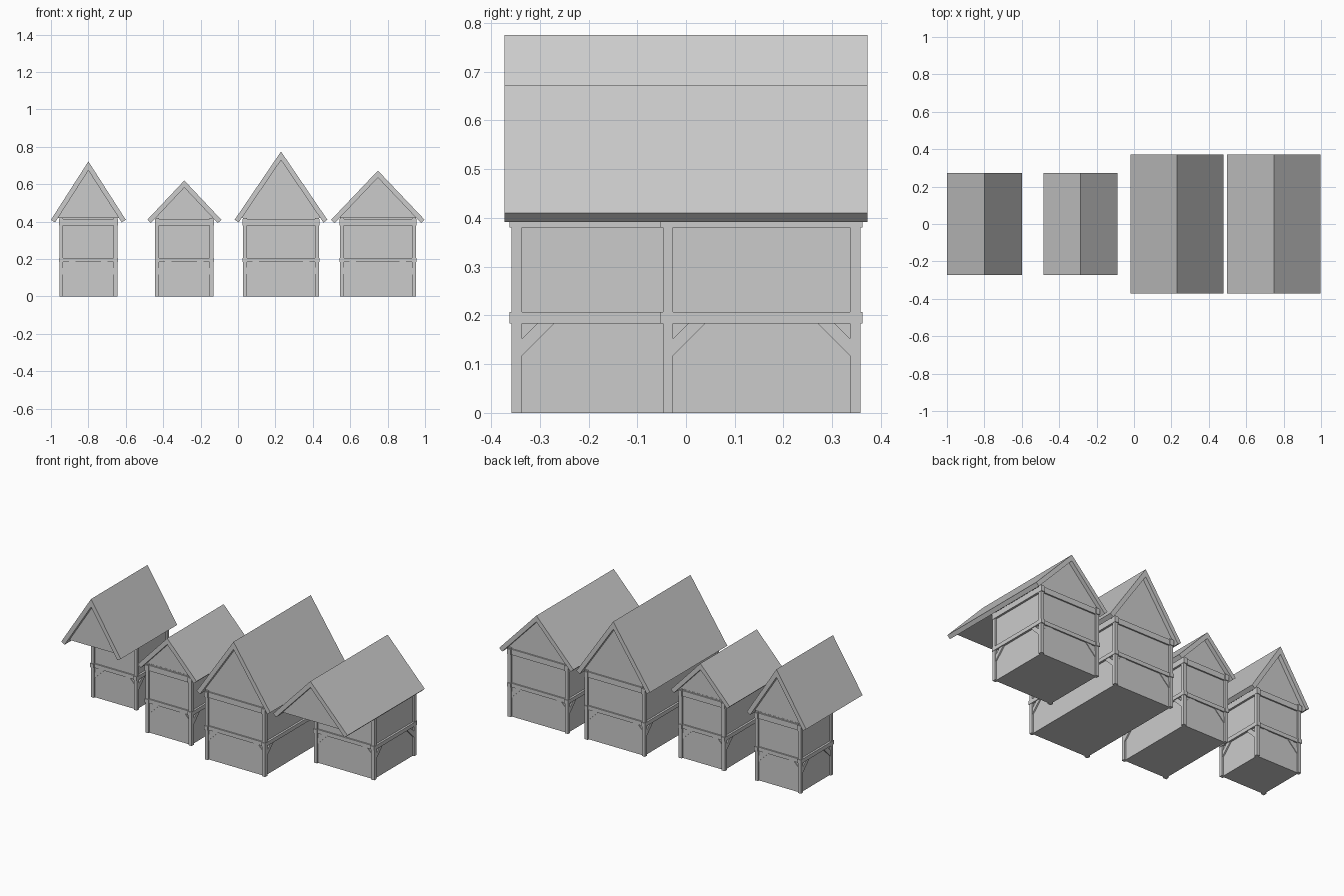
import bpy, bmesh, math
from mathutils import Matrix, Vector

if "Cube" in bpy.data.objects:
    bpy.data.objects.remove(bpy.data.objects["Cube"])

WALL_H = 0.42
MID_Z = 0.195
ROOF_T = 0.026


def finish(name, bm):
    bmesh.ops.recalc_face_normals(bm, faces=bm.faces)
    me = bpy.data.meshes.new(name)
    bm.to_mesh(me)
    bm.free()
    ob = bpy.data.objects.new(name, me)
    bpy.context.collection.objects.link(ob)
    return ob


def add_box(bm, center, size, rot=Matrix()):
    m = Matrix.Translation(center) @ rot @ Matrix.Diagonal((*size, 1))
    bmesh.ops.create_cube(bm, size=1, matrix=m)


def prism(name, profile, y0, y1):
    """Extrude an x/z outline along y."""
    bm = bmesh.new()
    face = bm.faces.new([bm.verts.new((x, y0, z)) for x, z in profile])
    ext = bmesh.ops.extrude_face_region(bm, geom=[face])
    verts = [g for g in ext["geom"] if isinstance(g, bmesh.types.BMVert)]
    bmesh.ops.translate(bm, verts=verts, vec=(0, y1 - y0, 0))
    return finish(name, bm)


def brace(bm, corner, along, normal, proud):
    """Diagonal knee brace in the corner between a post and the middle beam."""
    a, n, up = Vector(along), Vector(normal), Vector((0, 0, 1))
    pts = [(0.0, -0.066), (0.066, 0.0), (0.031, 0.0), (0.0, -0.031)]
    loops = [[bm.verts.new(Vector(corner) + a * s + up * t + n * d) for s, t in pts]
             for d in (-0.005, proud)]
    bm.faces.new(loops[0])
    bm.faces.new(loops[1])
    for i in range(4):
        j = (i + 1) % 4
        bm.faces.new((loops[0][i], loops[0][j], loops[1][j], loops[1][i]))


def house(tag, cx, half_w, y0, y1, roof_half_d, eave_half, ridge):
    cy, depth = (y0 + y1) / 2, y1 - y0

    # wall block
    bm = bmesh.new()
    add_box(bm, (cx, cy, WALL_H / 2), (half_w * 2, depth, WALL_H))
    finish("walls_" + tag, bm)

    # corner posts
    bm = bmesh.new()
    for sx in (-1, 1):
        for y in (y0, y1):
            add_box(bm, (cx + sx * half_w, y, WALL_H / 2), (0.021, 0.021, WALL_H))
    finish("corner_posts_" + tag, bm)

    # middle and top beams
    bm = bmesh.new()
    for z, h in ((MID_Z, 0.024), (0.397, 0.034)):
        for sx in (-1, 1):
            add_box(bm, (cx + sx * half_w, cy, z), (0.025, depth + 0.03, h))
        for y in (y0, y1):
            add_box(bm, (cx, y, z), (half_w * 2, 0.017, h))
    finish("beams_" + tag, bm)

    # knee braces below the middle beam on all four walls
    bm = bmesh.new()
    z = MID_Z - 0.012
    for sx in (-1, 1):
        for y, sy in ((y0, -1), (y1, 1)):
            brace(bm, (cx + sx * half_w, y - sy * 0.0105, z), (0, -sy, 0), (sx, 0, 0), 0.008)
            brace(bm, (cx + sx * (half_w - 0.0105), y, z), (-sx, 0, 0), (0, sy, 0), 0.004)
    finish("braces_" + tag, bm)

    # roof chevron with square-cut eaves
    eave_z = 0.41
    ang = math.atan2(ridge - eave_z, eave_half)
    drop = ROOF_T / math.cos(ang)
    ex, ez = eave_half - ROOF_T * math.sin(ang), eave_z - ROOF_T * math.cos(ang)
    prism("roof_" + tag, [(cx - eave_half, eave_z), (cx, ridge), (cx + eave_half, eave_z),
                          (cx + ex, ez), (cx, ridge - drop), (cx - ex, ez)],
          -roof_half_d, roof_half_d)

    # solid attic under the roof, full length even where the walls stop short
    base = (ridge - drop - WALL_H) / math.tan(ang)
    g = roof_half_d - 0.025
    prism("gable_" + tag, [(cx - base, WALL_H), (cx, ridge - drop), (cx + base, WALL_H)], -g, g)


house("narrow_steep", -0.80, 0.145, -0.042, 0.248, 0.272, 0.20, 0.722)
house("narrow_long", -0.287, 0.145, -0.248, 0.248, 0.272, 0.198, 0.62)
house("wide_long", 0.23, 0.193, -0.347, 0.347, 0.372, 0.248, 0.775)
house("wide_short", 0.748, 0.193, -0.037, 0.347, 0.372, 0.25, 0.673)
